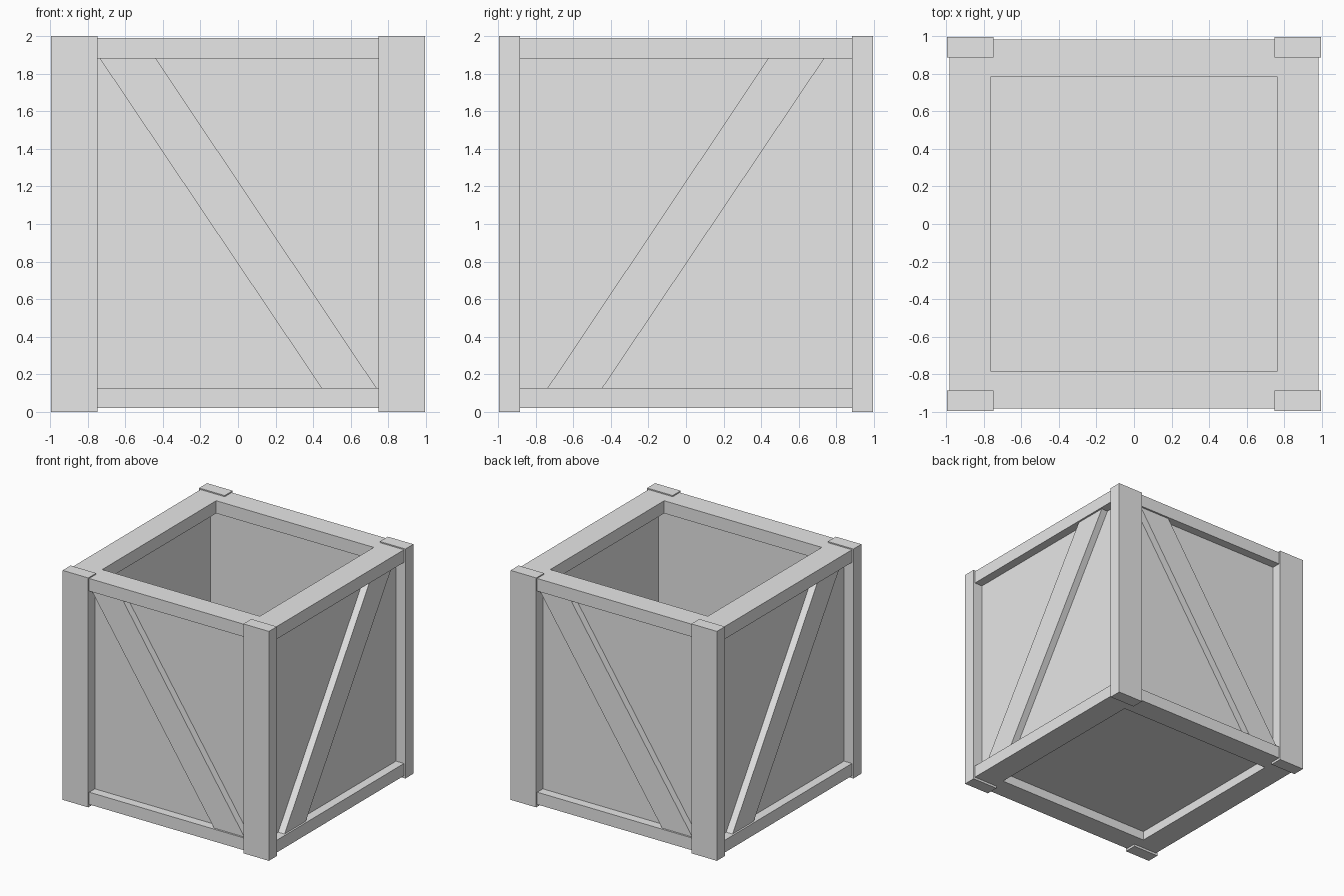
import bpy, bmesh

cube = bpy.data.objects.get("Cube")
if cube:
    bpy.data.objects.remove(cube, do_unlink=True)

grey = bpy.data.materials.new("plain_grey")
grey.use_nodes = True
COLOUR = (0.8, 0.8, 0.8, 1)
grey.diffuse_color = COLOUR
grey.node_tree.nodes["Principled BSDF"].inputs["Base Color"].default_value = COLOUR

HALF = 0.995                     # outer face of the posts
POST_X, POST_Y = 0.748, 0.885    # inner faces of the posts
RAIL, RAIL_X, RAIL_Y = 0.981, 0.76, 0.785
LOW, HIGH = 0.127, 1.88          # inner heights of the rail frames
PANEL_IN, PANEL_OUT = 0.88, 0.904
BRACE_OUT = 0.965


def make_object(name, verts, faces):
    """Build a mesh object with outward normals."""
    bm = bmesh.new()
    vs = [bm.verts.new(v) for v in verts]
    for f in faces:
        bm.faces.new([vs[i] for i in f])
    bmesh.ops.recalc_face_normals(bm, faces=bm.faces)
    mesh = bpy.data.meshes.new(name)
    bm.to_mesh(mesh)
    bm.free()
    mesh.materials.append(grey)
    obj = bpy.data.objects.new(name, mesh)
    bpy.context.collection.objects.link(obj)
    return obj


def prism(name, start, end):
    """Join two matching four-sided outlines into a solid."""
    sides = [(i, (i + 1) % 4, (i + 1) % 4 + 4, i + 4) for i in range(4)]
    return make_object(name, start + end, [(0, 1, 2, 3), (4, 5, 6, 7)] + sides)


def rectangle(x0, x1, y0, y1, z):
    return [(x0, y0, z), (x1, y0, z), (x1, y1, z), (x0, y1, z)]


def box(name, x0, x1, y0, y1, z0, z1):
    return prism(name, rectangle(x0, x1, y0, y1, z0), rectangle(x0, x1, y0, y1, z1))


def rail_frame(name, z0, z1):
    """Rectangular ring with a square section."""
    verts = []
    for z in (z0, z1):
        verts += rectangle(-RAIL, RAIL, -RAIL, RAIL, z)
        verts += rectangle(-RAIL_X, RAIL_X, -RAIL_Y, RAIL_Y, z)
    faces = []
    for i in range(4):
        j = (i + 1) % 4
        for a, b in ((0, 4), (8, 12), (0, 8), (4, 12)):
            faces.append((a + i, a + j, b + j, b + i))
    return make_object(name, verts, faces)


# Corner posts
for sx, side in ((1, "left"), (-1, "right")):
    for sy, end in ((1, "back"), (-1, "front")):
        box(f"{end}_{side}_post", *sorted((sx * POST_X, sx * HALF)),
            *sorted((sy * POST_Y, sy * HALF)), 0, 2)

# Top and bottom frames
rail_frame("bottom_frame", 0.02, LOW)
rail_frame("top_frame", HIGH, 1.99)

# Recessed wall panels and floor
for s, names in ((1, ("left", "back")), (-1, ("right", "front"))):
    near, far = sorted((s * PANEL_IN, s * PANEL_OUT))
    box(names[0] + "_panel", near, far, -PANEL_OUT, PANEL_OUT, 0.1, 1.9)
    box(names[1] + "_panel", -PANEL_IN, PANEL_IN, near, far, 0.1, 1.9)
box("floor_panel", -PANEL_IN, PANEL_IN, -PANEL_IN, PANEL_IN, 0.1, 0.12)

# Diagonal braces, one per wall: offsets along the wall paired with heights
outline = [(-0.735, HIGH), (-0.437, HIGH), (0.737, LOW), (0.445, LOW)]
for s, names in ((1, ("left", "back")), (-1, ("right", "front"))):
    prism(names[1] + "_brace",
          [(-s * u, s * PANEL_IN * 1.01, z) for u, z in outline],
          [(-s * u, s * BRACE_OUT, z) for u, z in outline])
    prism(names[0] + "_brace",
          [(s * PANEL_IN * 1.01, -s * u, z) for u, z in outline],
          [(s * BRACE_OUT, -s * u, z) for u, z in outline])
